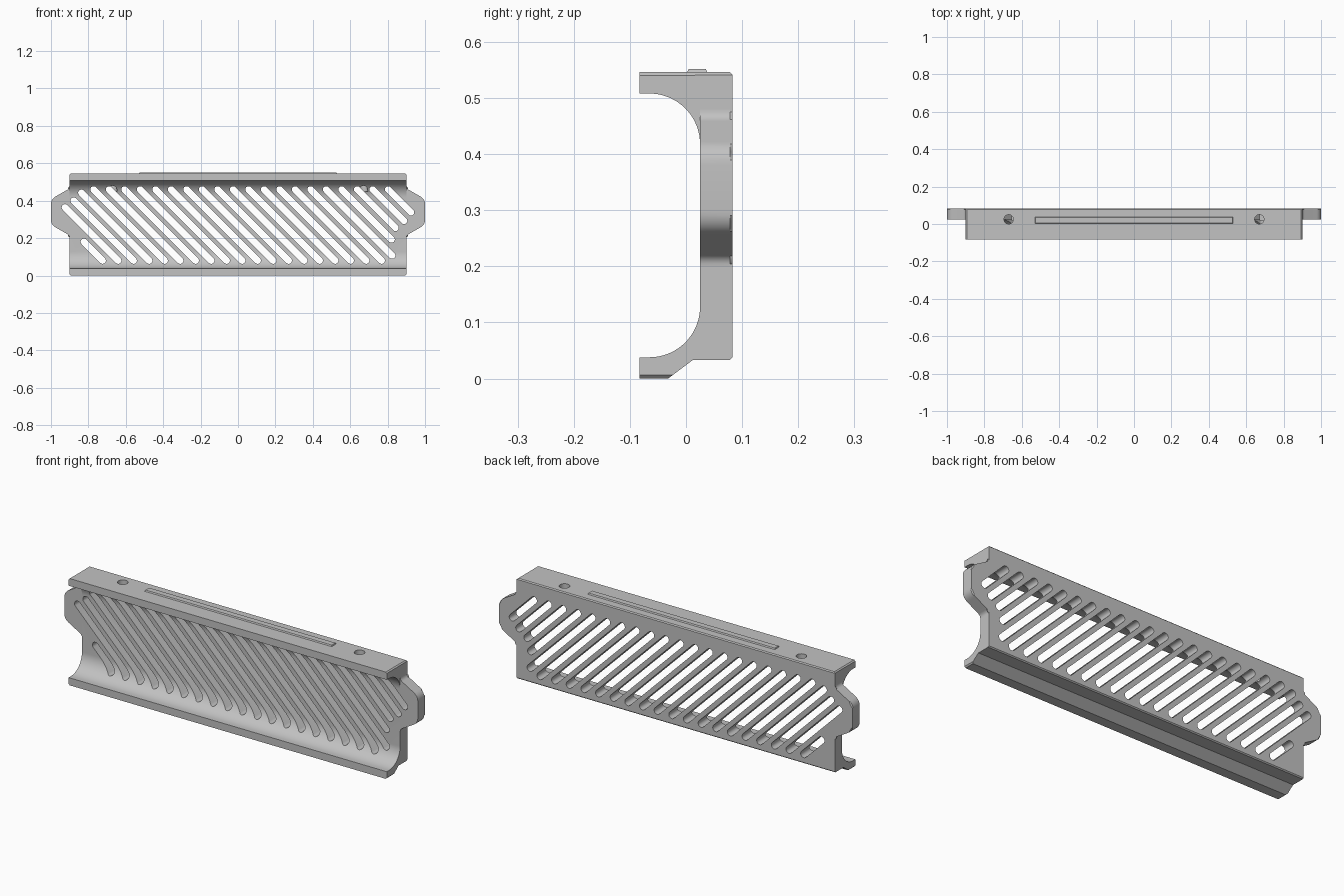
import bpy, bmesh, math
from mathutils import Vector

cube = bpy.data.objects.get("Cube")
if cube:
    bpy.data.objects.remove(cube)

grey = bpy.data.materials.new("plain grey")
grey.use_nodes = True
grey.diffuse_color = (0.54, 0.54, 0.54, 1)
grey.node_tree.nodes["Principled BSDF"].inputs["Base Color"].default_value = (0.54, 0.54, 0.54, 1)

HALF, TOP, BACK, WALL = 0.9, 0.546, 0.083, 0.025


def loft(bm, first, second):
    """Closed solid between two matching rings of points."""
    a = [bm.verts.new(p) for p in first]
    b = [bm.verts.new(p) for p in second]
    bm.faces.new(a)
    bm.faces.new(b[::-1])
    for i in range(len(a)):
        j = (i + 1) % len(a)
        bm.faces.new((a[j], a[i], b[i], b[j]))


def finish(name, bm):
    bmesh.ops.recalc_face_normals(bm, faces=bm.faces)
    mesh = bpy.data.meshes.new(name)
    bm.to_mesh(mesh)
    bm.free()
    obj = bpy.data.objects.new(name, mesh)
    obj.data.materials.append(grey)
    bpy.context.collection.objects.link(obj)
    return obj


def activate(obj):
    bpy.ops.object.select_all(action="DESELECT")
    obj.select_set(True)
    bpy.context.view_layer.objects.active = obj


def arc(cx, cy, r, start, end, n=18):
    angles = [math.radians(start + (end - start) * i / n) for i in range(n + 1)]
    return [(cx + r * math.cos(t), cy + r * math.sin(t)) for t in angles]


def corner(p0, c, p1, n=6):
    p0, c, p1 = Vector(p0), Vector(c), Vector(p1)
    return [tuple(p0.lerp(c, i / n).lerp(c.lerp(p1, i / n), i / n)) for i in range(n + 1)]


def cut(obj, cutter):
    mod = obj.modifiers.new("cut", "BOOLEAN")
    mod.operation, mod.solver, mod.object = "DIFFERENCE", "EXACT", cutter
    activate(obj)
    bpy.ops.object.modifier_apply(modifier=mod.name)


# Channel body: side profile swept across the width
profile = [(-0.083, TOP), (0.078, TOP), (BACK, TOP - 0.005), (BACK, 0.038), (0.078, 0.033),
           (0.012, 0.033), (-0.032, 0), (-0.083, 0), (-0.083, 0.038)]
profile += arc(-0.065, 0.128, 0.09, -90, 0)
profile += arc(-0.065, 0.418, 0.09, 0, 90)
profile += [(-0.083, 0.508)]
bm = bmesh.new()
loft(bm, [(-HALF, y, z) for y, z in profile], [(HALF, y, z) for y, z in profile])
ends = [e for e in bm.edges
        if abs(e.verts[0].co.x - e.verts[1].co.x) < 0.01
        and (all(v.co.z > TOP - 0.001 for v in e.verts) or all(v.co.z < 0.001 for v in e.verts))]
bmesh.ops.bevel(bm, geom=ends, offset=0.006, segments=1, affect="EDGES")
body = finish("channel_body", bm)

# Rounded ears at both ends, chamfered on the back
MID = 0.34
lower = corner((HALF, 0.2), (HALF, 0.214), (0.912, 0.221)) + corner((0.975, 0.257), (1, 0.271), (1, 0.3))
outline = lower + [(x, 2 * MID - z) for x, z in reversed(lower)]


def make_ear(name, side):
    bm = bmesh.new()
    loft(bm, [(side * x, WALL, z) for x, z in outline], [(side * x, BACK, z) for x, z in outline])
    rim = [e for e in bm.edges if all(v.co.y > BACK - 0.001 for v in e.verts)
           and any(abs(v.co.x) > HALF + 0.0001 for v in e.verts)]
    bmesh.ops.bevel(bm, geom=rim, offset=0.005, segments=1, affect="EDGES")
    return finish(name, bm)


ears = [make_ear("left_ear", 1), make_ear("right_ear", -1)]

# Diagonal vent slots: x + z is constant along each one
LOW, HIGH, COUNT, R = 0.08, 0.46, 24, 0.0175
starts = {0: 0.18, 1: 0.364, 2: 0.4, 3: 0.442}
stops = {19: 0.107, 20: 0.193, 21: 0.255, 22: 0.292, 23: 0.338}
bm = bmesh.new()
for k in range(COUNT):
    c = -0.644 + k * 0.0829
    z1, z0 = starts.get(k, HIGH), stops.get(k, LOW)
    ring = arc(c - z1, z1, R, 45, 225, 10) + arc(c - z0, z0, R, 225, 405, 10)
    loft(bm, [(x, -0.06, z) for x, z in ring], [(x, 0.12, z) for x, z in ring])
slots = finish("slot_cutter", bm)

# Round fixing holes through the top flange
bm = bmesh.new()
for side in (-1, 1):
    ring = arc(side * 0.67, 0.025, 0.025, 0, 345, 23)
    loft(bm, [(x, y, 0.45) for x, y in ring], [(x, y, 0.6) for x, y in ring])
holes = finish("hole_cutter", bm)

for part in [body] + ears:
    cut(part, slots)
cut(body, holes)
for cutter in (slots, holes):
    bpy.data.objects.remove(cutter)

# Raised strip along the top
bm = bmesh.new()


def strip_ring(x, y, z):
    return [(-x, 0.02 - y, z), (x, 0.02 - y, z), (x, 0.02 + y, z), (-x, 0.02 + y, z)]


loft(bm, strip_ring(0.53, 0.02, TOP - 0.003), strip_ring(0.527, 0.015, TOP + 0.006))
strip = finish("top_strip", bm)

for part in [body] + ears + [strip]:
    activate(part)
    bpy.ops.object.shade_smooth_by_angle(angle=math.radians(30))
